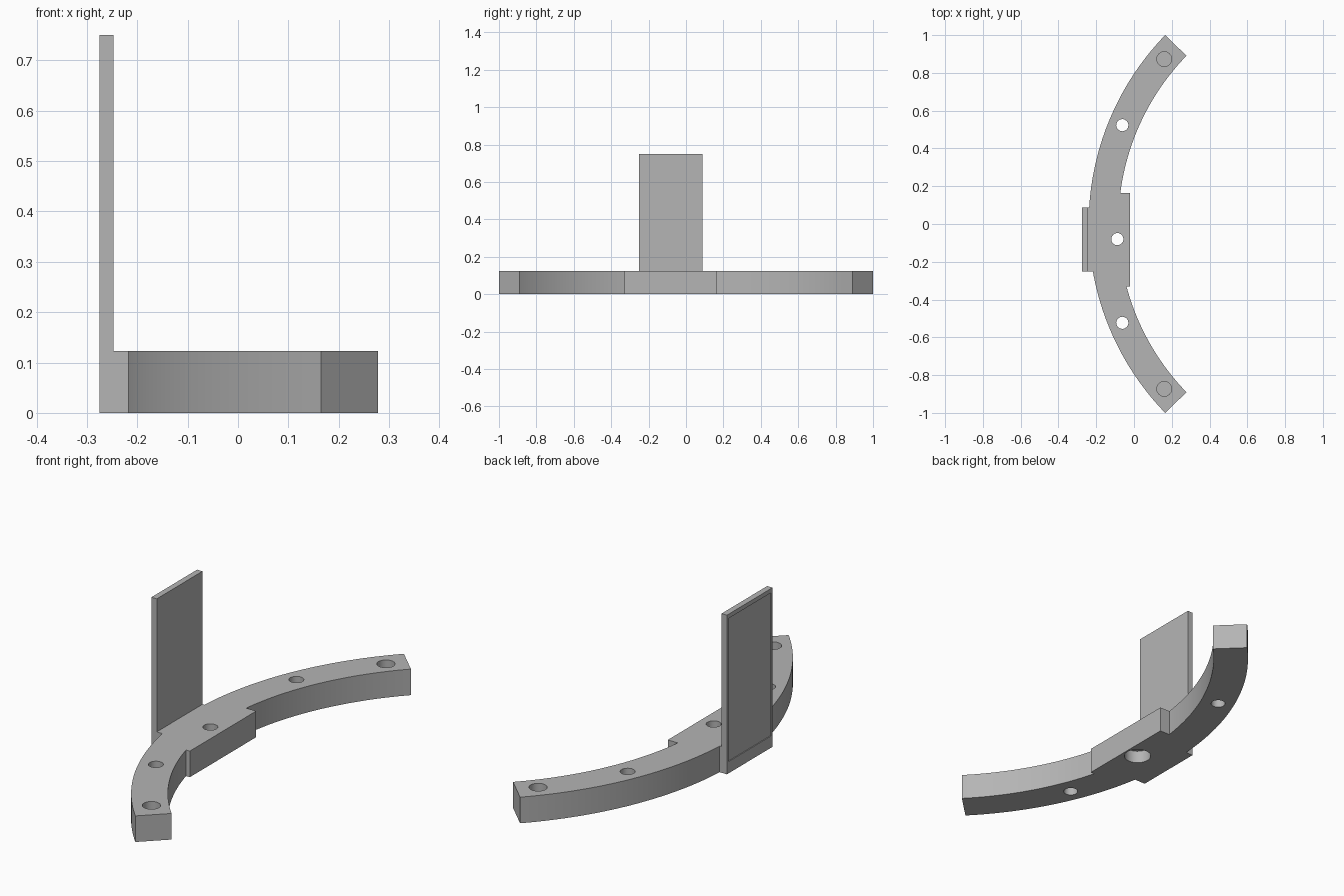
import bpy, bmesh
from math import asin, atan2, cos, sin, pi

old = bpy.data.objects.get("Cube")
if old:
    bpy.data.objects.remove(old, do_unlink=True)

grey = bpy.data.materials.new("plain grey")
grey.use_nodes = True
grey.diffuse_color = (0.46, 0.46, 0.46, 1)
grey.node_tree.nodes["Principled BSDF"].inputs["Base Color"].default_value = grey.diffuse_color

HEIGHT = 0.123            # thickness of the curved bar
CX, R_OUT, R_IN = 1.197, 1.437, 1.28
END = atan2(1, 1.032)     # half angle of the arc
PLATE_Y = (-0.252, 0.088)
PAD_Y = (-0.33, 0.164)
BACK, PLATE_FRONT, PAD_FRONT = -0.275, -0.247, -0.02


def make_object(name, bm):
    bmesh.ops.recalc_face_normals(bm, faces=bm.faces)
    mesh = bpy.data.meshes.new(name)
    bm.to_mesh(mesh)
    bm.free()
    mesh.materials.append(grey)
    obj = bpy.data.objects.new(name, mesh)
    bpy.context.collection.objects.link(obj)
    return obj


def prism(name, outline, z0, z1):
    bm = bmesh.new()
    face = bm.faces.new([bm.verts.new((x, y, z0)) for x, y in outline])
    top = bmesh.ops.extrude_face_region(bm, geom=[face])["geom"]
    verts = [v for v in top if isinstance(v, bmesh.types.BMVert)]
    bmesh.ops.translate(bm, verts=verts, vec=(0, 0, z1 - z0))
    return make_object(name, bm)


def box(name, x, y, z):
    return prism(name, [(x[0], y[0]), (x[1], y[0]), (x[1], y[1]), (x[0], y[1])], *z)


def cylinder(name, x, y, r, z0, z1, n=40):
    ring = [(x + r * cos(2 * pi * i / n), y + r * sin(2 * pi * i / n)) for i in range(n)]
    return prism(name, ring, z0, z1)


def arc(r, a0, a1, n=36):
    angles = [a0 + (a1 - a0) * i / n for i in range(n + 1)]
    return [(CX - r * cos(a), r * sin(a)) for a in angles]


def cut(obj, cutter):
    mod = obj.modifiers.new("cut", 'BOOLEAN')
    mod.operation, mod.solver, mod.object = 'DIFFERENCE', 'EXACT', cutter
    bpy.context.view_layer.objects.active = obj
    bpy.ops.object.modifier_apply(modifier=mod.name)
    bpy.data.objects.remove(cutter, do_unlink=True)


# Curved bar with a straight pad inside and a filler block behind
outline = arc(R_OUT, END, asin(PLATE_Y[1] / R_OUT))
outline += [(PLATE_FRONT, PLATE_Y[1]), (PLATE_FRONT, PLATE_Y[0])]
outline += arc(R_OUT, asin(PLATE_Y[0] / R_OUT), -END)
outline += arc(R_IN, -END, asin(PAD_Y[0] / R_IN))
outline += [(PAD_FRONT, PAD_Y[0]), (PAD_FRONT, PAD_Y[1])]
outline += arc(R_IN, asin(PAD_Y[1] / R_IN), END)
bar = prism("curved_bar", outline, 0, HEIGHT)

# Blind end holes and through holes, mirrored front to back
for side in (-1, 1):
    cut(bar, cylinder("end_hole", 0.16, side * 0.873, 0.039, 0.04, 0.2))
    cut(bar, cylinder("side_hole", -0.062, side * 0.523, 0.032, -0.1, 0.2))

# Centre hole, widened from below
cut(bar, cylinder("centre_hole", -0.088, -0.08, 0.032, -0.1, 0.2))
cut(bar, cylinder("centre_counterbore", -0.088, -0.08, 0.06, -0.1, 0.06))

# Upright plate with a shallow recess in its back
plate = box("upright_plate", (BACK, PLATE_FRONT), PLATE_Y, (0, 0.75))
cut(plate, box("plate_recess", (BACK - 0.1, BACK + 0.004),
               (PLATE_Y[0] + 0.01, PLATE_Y[1] - 0.01), (0.055, 0.73)))

# Smooth curves, sharp corners
bpy.ops.object.select_all(action='DESELECT')
bar.select_set(True)
bpy.context.view_layer.objects.active = bar
bpy.ops.object.shade_smooth_by_angle(angle=pi / 6)
